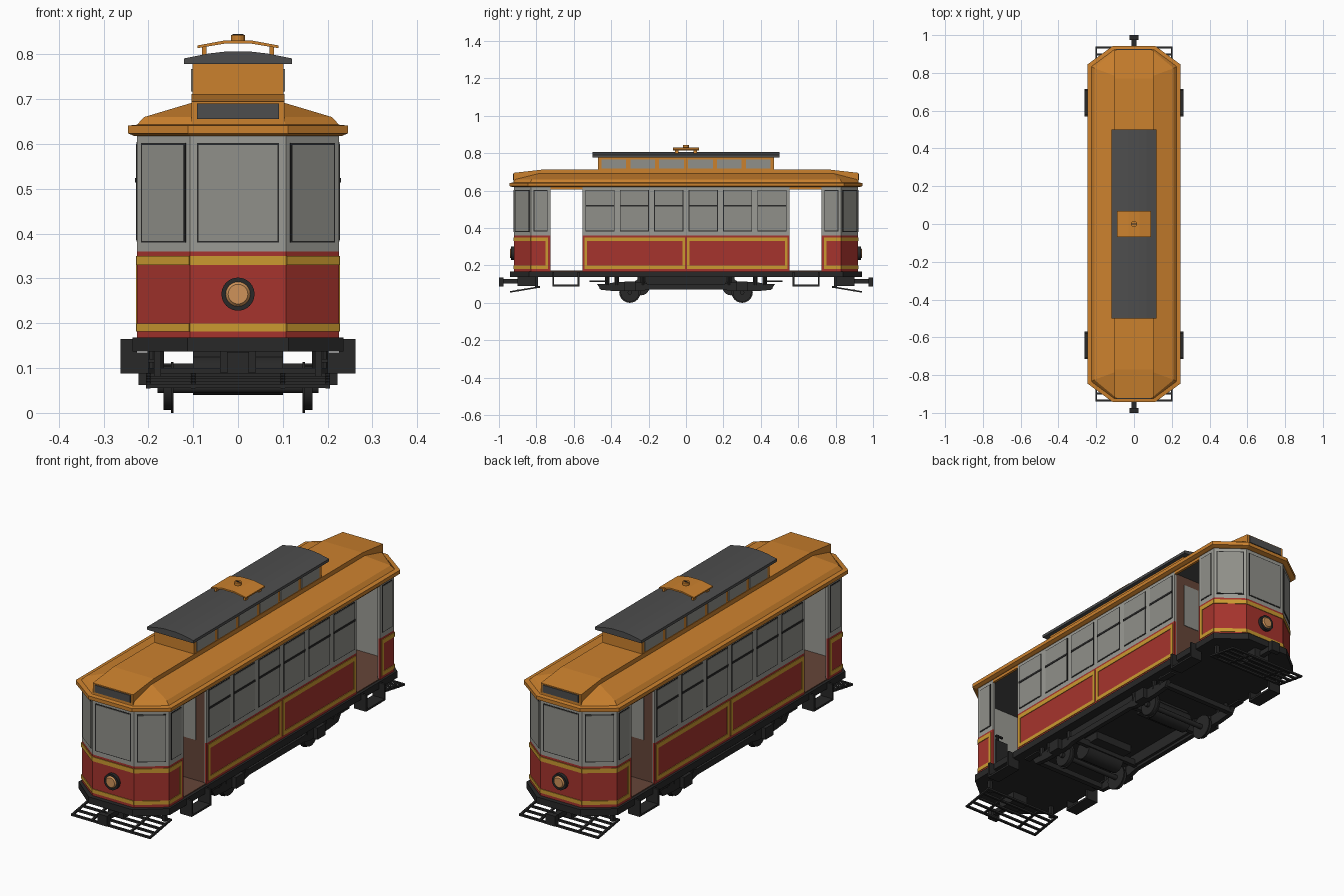
import bpy, bmesh, math
from mathutils import Vector, Matrix

if "Cube" in bpy.data.objects:
    bpy.data.objects.remove(bpy.data.objects["Cube"])

COL = {"red": (.38, .034, .026), "orange": (.60, .22, .027), "yellow": (.60, .32, .03),
       "wall_grey": (.33, .33, .30), "glass_grey": (.28, .28, .255), "black": (.021, .021, .021),
       "roof_grey": (.075, .075, .075), "brown": (.13, .06, .04), "lamp_tan": (.62, .29, .10)}
MATS = {}
for n, c in COL.items():
    MATS[n] = bpy.data.materials.new(n)
    MATS[n].diffuse_color = (*c, 1)
PARTS = {}


def part(name, mat):
    if name not in PARTS:
        PARTS[name] = (bmesh.new(), mat)
    return PARTS[name][0]


def box(name, mat, x0, x1, y0, y1, z0, z1, rot=None):
    m = Matrix.Translation(((x0 + x1) / 2, (y0 + y1) / 2, (z0 + z1) / 2))
    if rot:
        m = m @ rot
    m = m @ Matrix.Diagonal((x1 - x0, y1 - y0, z1 - z0, 1))
    bmesh.ops.create_cube(part(name, mat), size=1, matrix=m)


def loft(name, mat, rings):
    bm = part(name, mat)
    vs = [[bm.verts.new(p) for p in r] for r in rings]
    n = len(vs[0])
    fs = [bm.faces.new(vs[0]), bm.faces.new(vs[-1])]
    for a, b in zip(vs, vs[1:]):
        fs += [bm.faces.new((a[i], a[(i + 1) % n], b[(i + 1) % n], b[i])) for i in range(n)]
    bmesh.ops.recalc_face_normals(bm, faces=fs)


def prism_x(name, mat, yz, x0, x1):
    loft(name, mat, [[(x, y, z) for y, z in yz] for x in (x0, x1)])


def prism_y(name, mat, xz, y0, y1):
    loft(name, mat, [[(x, y, z) for x, z in xz] for y in (y0, y1)])


def octo(hx, flat, side, end, z):
    q = [(flat, -end), (hx, -side), (hx, side), (flat, end)]
    return [(x, y, z) for x, y in q + [(-x, -y) for x, y in q]]


def cyl(name, mat, c, axis, r, depth, r2=None, n=24):
    q = Vector((0, 0, 1)).rotation_difference(Vector(axis)).to_matrix().to_4x4()
    bmesh.ops.create_cone(part(name, mat), cap_ends=True, segments=n, radius1=r,
                          radius2=r if r2 is None else r2, depth=depth,
                          matrix=Matrix.Translation(c) @ q)


def panel(name, mat, seg, u0, u1, z0, z1, d0, d1):
    """Box on a wall line: u runs along it, d is the distance outward."""
    a, b = Vector(seg[0]), Vector(seg[1])
    t = (b - a).normalized()
    o = Vector((t.y, -t.x))
    ring = [a + t * u + o * d for u, d in ((u0, d0), (u1, d0), (u1, d1), (u0, d1))]
    loft(name, mat, [[(p.x, p.y, z) for p in ring] for z in (z0, z1)])


def window(seg, u0, u1, z0, z1, bar=False):
    panel("window_seals", "black", seg, u0, u1, z0, z1, -.001, .0015)
    panel("window_panes", "glass_grey", seg, u0 + .004, u1 - .004, z0 + .004, z1 - .004, -.001, .003)
    if bar:
        panel("window_bars", "black", seg, u0, u1, .514, .524, 0, .005)


def border(seg, u0, u1, left=True, right=True):
    for z0, z1 in ((.182, .2), (.33, .35)):
        panel("yellow_trim", "yellow", seg, u0, u1, z0, z1, -.001, .003)
    if left:
        panel("yellow_trim", "yellow", seg, u0, u0 + .014, .2, .33, -.001, .003)
    if right:
        panel("yellow_trim", "yellow", seg, u1 - .014, u1, .2, .33, -.001, .003)


# Body walls: one half turn of panels, repeated for the other half
LINES = {"front": ((-.107, -.92), (.107, -.92)), "corner_a": ((.107, -.92), (.225, -.83)),
         "cab_a": ((.225, -.83), (.225, -.725)), "saloon": ((.225, -.553), (.225, .553)),
         "cab_b": ((.225, .725), (.225, .83)), "corner_b": ((.225, .83), (.107, .92))}
for s in (1, -1):
    for kind, (p, q) in LINES.items():
        seg = ((p[0] * s, p[1] * s), (q[0] * s, q[1] * s))
        L = (Vector(q) - Vector(p)).length
        panel("lower_walls", "red", seg, 0, L, .165, .36, -.008, 0)
        panel("lower_lining", "wall_grey", seg, 0, L, .165, .36, -.012, -.008)
        panel("upper_walls", "wall_grey", seg, 0, L, .36, .625, -.012, 0)
        if kind == "saloon":
            for i in range(6):
                c = L / 2 + (i - 2.5) * .184
                window(seg, c - .078, c + .078, .382, .604, True)
            border(seg, .01, L / 2 - .006)
            border(seg, L / 2 + .006, L - .01)
        elif kind == "front":
            window(seg, .015, L - .015, .38, .602)
            border(seg, 0, L, False, False)
        elif kind == "cab_a":
            window(seg, .015, L - .015, .382, .602)
            border(seg, 0, L - .012, False, True)
        elif kind == "cab_b":
            window(seg, .015, L - .015, .382, .602)
            border(seg, .012, L, True, False)
        else:
            window(seg, .012, L - .012, .38, .602)
            border(seg, 0, L, False, False)
    for e in (1, -1):
        x, y = .219 * s, .639 * e
        box("door_headers", "orange", x - .006, x + .006, y - .09, y + .09, .605, .625)

# Floor, ceiling and frame
loft("chassis", "black", [octo(.235, .113, .84, .94, z) for z in (.137, .168)])
loft("floor", "brown", [octo(.222, .105, .828, .915, z) for z in (.166, .172)])
loft("ceiling", "roof_grey", [octo(.213, .1, .82, .908, z) for z in (.612, .622)])

# Bulkheads, controllers, headlights, couplers, fenders and destination boxes at each end
for s in (1, -1):
    def ebox(name, mat, x0, x1, y0, y1, z0, z1, rot=None):
        box(name, mat, x0, x1, *sorted((y0 * s, y1 * s)), z0, z1, rot)
    ebox("bulkheads", "brown", -.213, .213, .54, .55, .17, .615)
    for x in (-.125, 0, .125):
        ebox("bulkhead_windows", "glass_grey", x - .042, x + .042, .549, .553, .36, .57)
    ebox("bulkhead_door_seams", "black", -.058, -.054, .549, .552, .17, .6)
    ebox("bulkhead_door_seams", "black", .054, .058, .549, .552, .17, .6)
    ebox("controllers", "black", -.11 * s - .035, -.11 * s + .035, .80, .86, .17, .37)
    cyl("controller_handles", "black", (-.11 * s, .83 * s, .39), (0, 0, 1), .008, .05, n=10)
    ebox("controller_handles", "black", -.11 * s - .03, -.11 * s + .01, .825, .835, .408, .416)
    cyl("headlight_rims", "black", (0, .926 * s, .265), (0, s, 0), .037, .02)
    cyl("headlight_lenses", "lamp_tan", (0, .937 * s, .265), (0, s, 0), .031, .01, .022)
    ebox("couplers", "black", -.012, .012, .8, .985, .103, .127)
    ebox("coupler_heads", "black", -.024, .024, .975, 1.0, .088, .136)
    ebox("coupler_mounts", "black", -.04, .04, .8, .9, .09, .14)
    ebox("destination_signs", "roof_grey", -.092, .092, .921, .926, .656, .69)
    # sloping slatted fender
    slope = math.radians(-9.5) * s
    R = Matrix.Rotation(slope, 4, "X")
    for x in (-.2, -.1, .1, .2):
        ebox("fender_rails", "black", x - .005, x + .005, .78, .94, .068, .076, R)
    for i in range(5):
        y = .785 + i * .0375
        z = .085 - i * .00625
        ebox("fender_slats", "black", -.205, .205, y - .005, y + .005, z - .005, z + .004)
    for x in (-.18, .18):
        ebox("fender_hangers", "black", x - .008, x + .008, .79, .806, .08, .14)
    # entrance steps on both sides
    for e in (1, -1):
        xs = sorted((.2 * e, .262 * e))
        ebox("step_treads", "black", *xs, .57, .715, .088, .097)
        for y in (.57, .705):
            ebox("step_brackets", "black", *xs, y, y + .01, .09, .135)
        ebox("step_brackets", "black", *sorted((.225 * e, .262 * e)), .57, .58, .125, .165)
        ebox("step_brackets", "black", *sorted((.225 * e, .262 * e)), .705, .715, .125, .165)

# Main roof: gutter rim, sloping cover and raised centre strip
loft("roof_rim", "orange", [octo(.232, .11, .835, .925, .618), octo(.246, .112, .845, .943, .624),
                            octo(.246, .112, .845, .943, .641), octo(.226, .105, .835, .925, .643)])
loft("roof_cover", "orange", [octo(.228, .106, .835, .925, .64), octo(.21, .104, .825, .912, .66),
                              octo(.103, .1, .785, .79, .692)])
prism_x("roof_centre", "orange", [(-.922, .64), (.922, .64), (.922, .695), (.77, .712),
                                  (-.77, .712), (-.922, .695)], -.104, .104)

# Clerestory with side windows and curved cap
box("clerestory", "orange", -.102, .102, -.47, .47, .69, .785)
for e in (1, -1):
    for i in range(6):
        y = (i - 2.5) * .1545
        box("clerestory_windows", "glass_grey", *sorted((.1 * e, .105 * e)), y - .066, y + .066, .717, .767)
prism_y("clerestory_cap", "roof_grey", [(-.12, .778), (.12, .778), (.12, .791), (.065, .802),
                                        (.03, .806), (-.03, .806), (-.065, .802), (-.12, .791)], -.5, .5)

# Roof board with feet and pivot
prism_y("roof_board", "orange", [(-.09, .814), (-.03, .824), (.03, .824), (.09, .814),
                                 (.09, .820), (.03, .831), (-.03, .831), (-.09, .820)], -.07, .07)
for x in (-.075, .075):
    for y in (-.05, .05):
        box("roof_board_feet", "orange", x - .005, x + .005, y - .01, y + .01, .795, .819)
cyl("roof_pivot", "orange", (0, 0, .835), (0, 0, 1), .016, .016, n=16)
box("roof_pivot_pin", "black", -.012, .012, -.003, .003, .842, .845)

# Truck: side frames, cross members, springs, motors and wheels
lower = [(.475, .1), (.455, .07), (.38, .062), (.24, .062), (.2, .072)]
upper = [(.2, .1), (.25, .112), (.37, .112), (.43, .1)]
prof = lower + [(-y, z) for y, z in reversed(lower)] + [(-y, z) for y, z in reversed(upper)][::-1] + upper[::1]
prof = lower + [(-y, z) for y, z in reversed(lower)] + [(-y, z) for y, z in reversed(upper)] + upper
prof = prof[:10] + sorted(prof[10:])  # lower edge one way, upper edge back
for e in (1, -1):
    prism_x("truck_side_frames", "black", prof, .178 * e, .2 * e)
    prism_x("truck_skirts", "black", [(-.2, .085), (.2, .085), (.235, .14), (-.235, .14)], .165 * e, .19 * e)
    for y in (-.3, .3):
        box("axle_boxes", "black", *sorted((.175 * e, .222 * e)), y - .03, y + .03, .062, .115)
        cyl("wheels", "black", (.155 * e, y, .056), (1, 0, 0), .05, .022)
        cyl("wheel_flanges", "black", (.147 * e, y, .057), (1, 0, 0), .057, .006)
    for y in (-.42, -.37, -.23, .23, .37, .42):
        cyl("springs", "black", (.19 * e, y, .118), (0, 0, 1), .012, .046, n=10)
    for y in (-.47, .47):
        box("brake_hangers", "black", *sorted((.185 * e, .215 * e)), y - .045, y + .045, .112, .12)
for s in (1, -1):
    box("truck_cross_members", "black", -.19, .19, .45 * s - .012, .45 * s + .012, .075, .1)
    box("truck_cross_members", "black", -.18, .18, .2 * s - .01, .2 * s + .01, .08, .11)
    cyl("axles", "black", (0, .3 * s, .056), (1, 0, 0), .012, .36, n=12)
    cyl("motors", "black", (0, .24 * s, .085), (1, 0, 0), .045, .2, n=16)
    box("motor_mounts", "black", -.1, .1, .2 * s - .06, .2 * s + .06, .1, .14)

# Turn the collected parts into objects
for name, (bm, mat) in PARTS.items():
    me = bpy.data.meshes.new(name)
    bm.to_mesh(me)
    bm.free()
    me.materials.append(MATS[mat])
    ob = bpy.data.objects.new(name, me)
    bpy.context.collection.objects.link(ob)
    if name in ("wheels", "wheel_flanges", "axles", "motors", "headlight_rims", "headlight_lenses", "springs"):
        bpy.context.view_layer.objects.active = ob
        ob.select_set(True)
        bpy.ops.object.shade_smooth_by_angle(angle=math.radians(35))
        ob.select_set(False)

for m in bpy.data.materials:
    if m.users and not m.is_grease_pencil:
        m.use_nodes = True
        m.node_tree.nodes["Principled BSDF"].inputs["Base Color"].default_value = m.diffuse_color
